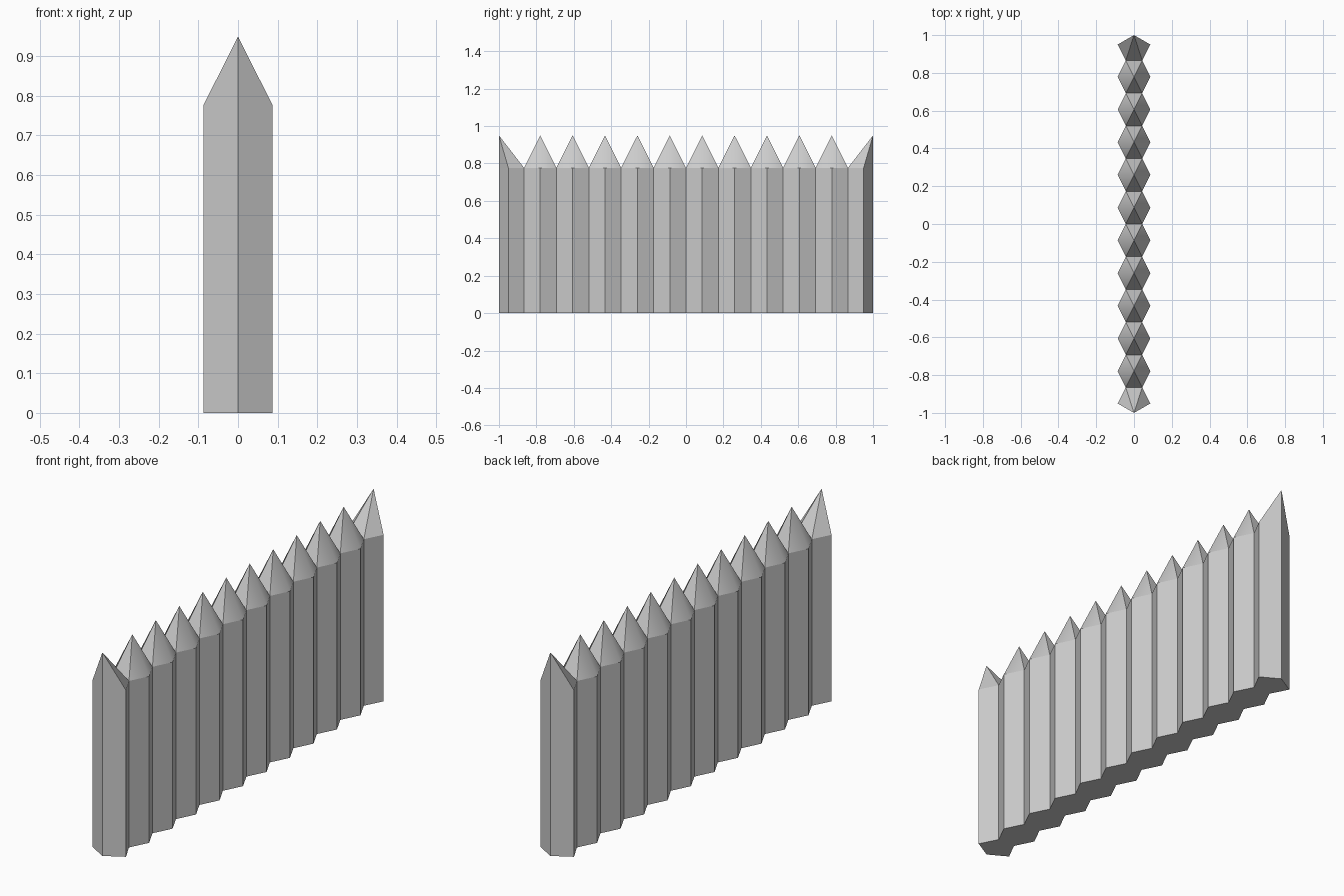
import bpy, bmesh

if "Cube" in bpy.data.objects:
    bpy.data.objects.remove(bpy.data.objects["Cube"])

HALF = 0.0866              # half a stake's pitch along y, also half the wall width
SHOULDER, TIP = 0.777, 0.95

bm = bmesh.new()


def add_stake(ring, apex):
    """One sharpened stake; ring lists (x, y) counter-clockwise, apex is (x, y)."""
    n = len(ring)
    end = apex in ring     # end stakes rise to a tip on their outer edge
    low = [bm.verts.new((x, y, 0)) for x, y in ring]
    top = [bm.verts.new((x, y, TIP if (x, y) == apex else SHOULDER)) for x, y in ring]
    tip = top[ring.index(apex)] if end else bm.verts.new((*apex, TIP))
    bm.faces.new(low[::-1])
    for i in range(n):
        j = (i + 1) % n
        # side wall, left open where two stakes join
        joined = abs(ring[i][1] - ring[j][1]) < 1e-4
        if not joined:
            bm.faces.new((low[i], low[j], top[j], top[i]))
        # sharpened point, rounded in shading on the two outer flanks
        if tip not in (top[i], top[j]):
            f = bm.faces.new((top[i], top[j], tip))
            f.smooth = not joined and not end


# inner stakes
for k in range(-5, 5):
    y = (2 * k + 1) * HALF
    add_stake([(HALF, y), (HALF / 2, y + HALF), (-HALF / 2, y + HALF),
               (-HALF, y), (-HALF / 2, y - HALF), (HALF / 2, y - HALF)], (0, y))

# end stakes, the second turned half a circle
for s in (1, -1):
    ring = [(HALF / 2, 10 * HALF), (HALF, 0.95), (0, 1), (-HALF, 0.95), (-HALF / 2, 10 * HALF)]
    ring = [(x * s, y * s) for x, y in ring]
    add_stake(ring, ring[2])

bmesh.ops.remove_doubles(bm, verts=bm.verts, dist=1e-4)

# keep every edge crisp except the middle ridge of each rounded flank
for e in bm.edges:
    smooth_pair = all(f.smooth for f in e.link_faces)
    same_side = len({f.calc_center_median().x > 0 for f in e.link_faces}) == 1
    e.smooth = smooth_pair and same_side

mesh = bpy.data.meshes.new("palisade_wall")
bm.to_mesh(mesh)
bm.free()
wall = bpy.data.objects.new("palisade_wall", mesh)
bpy.context.collection.objects.link(wall)
